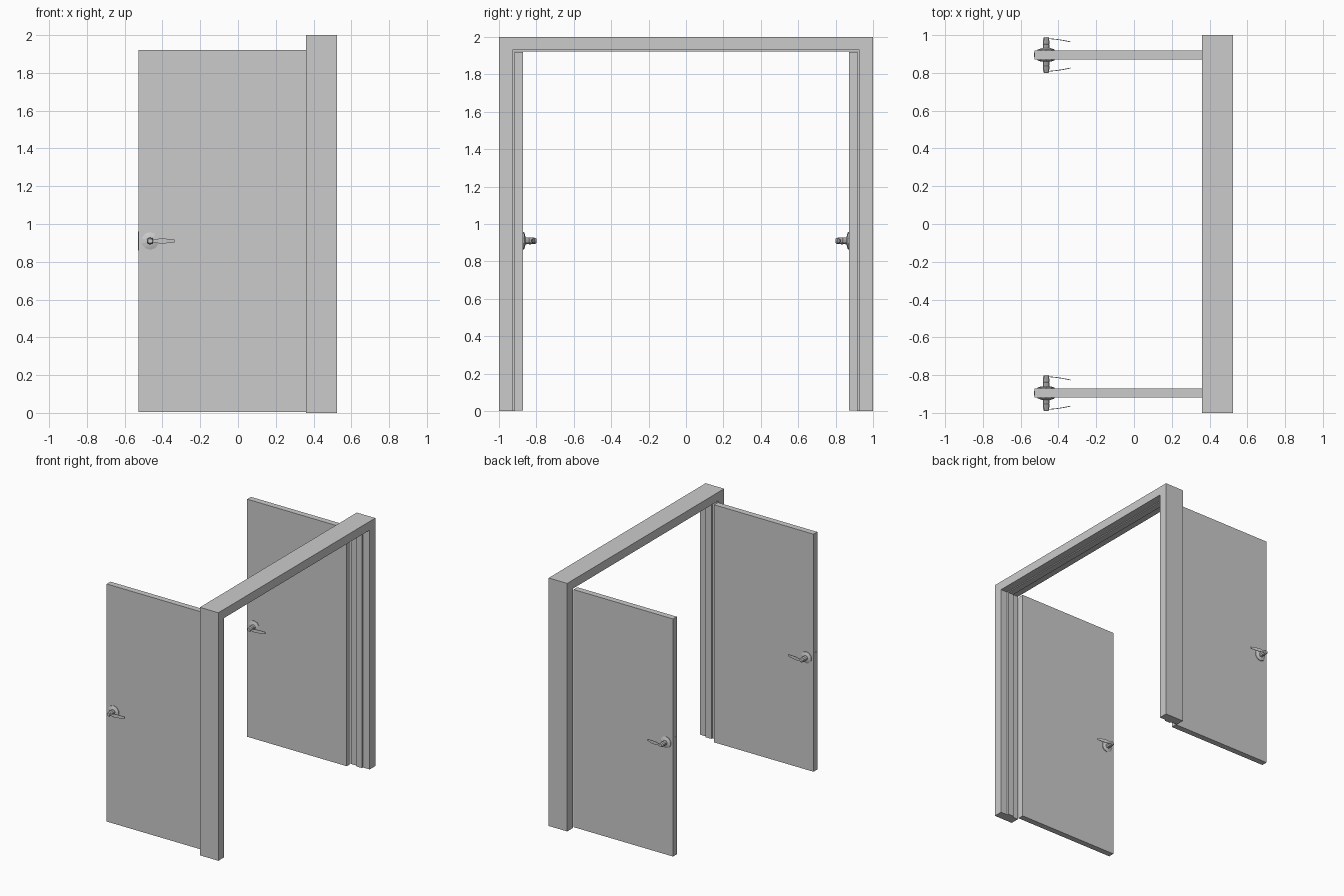
import bpy, bmesh, math
from mathutils import Matrix

if "Cube" in bpy.data.objects:
    bpy.data.objects.remove(bpy.data.objects["Cube"])

grey = bpy.data.materials.new("plain grey")
grey.diffuse_color = (0.6, 0.6, 0.6, 1)
grey.use_nodes = True
grey.node_tree.nodes["Principled BSDF"].inputs["Base Color"].default_value = grey.diffuse_color


def make(name, bm):
    bmesh.ops.recalc_face_normals(bm, faces=bm.faces)
    me = bpy.data.meshes.new(name)
    bm.to_mesh(me)
    bm.free()
    me.materials.append(grey)
    ob = bpy.data.objects.new(name, me)
    bpy.context.collection.objects.link(ob)
    return ob


def box(name, x0, x1, y0, y1, z0, z1):
    bm = bmesh.new()
    bmesh.ops.create_cube(bm, size=1)
    for v in bm.verts:
        v.co = ((x0 + x1) / 2 + v.co.x * (x1 - x0),
                (y0 + y1) / 2 + v.co.y * (y1 - y0),
                (z0 + z1) / 2 + v.co.z * (z1 - z0))
    return make(name, bm)


def arch(name, x0, x1, outer, inner, top, under):
    """Upside-down U profile in y/z, extruded along x."""
    pts = [(-outer, 0), (-outer, top), (outer, top), (outer, 0),
           (inner, 0), (inner, under), (-inner, under), (-inner, 0)]
    bm = bmesh.new()
    face = bm.faces.new([bm.verts.new((x0, y, z)) for y, z in pts])
    new = bmesh.ops.extrude_face_region(bm, geom=[face])["geom"]
    bmesh.ops.translate(bm, vec=(x1 - x0, 0, 0),
                        verts=[g for g in new if isinstance(g, bmesh.types.BMVert)])
    return make(name, bm)


def lathe(name, profile, sides, x, y, z, out):
    """Stack of rings (radius, distance) pointing along y."""
    bm = bmesh.new()
    rings = []
    for r, d in profile:
        rings.append([bm.verts.new((x + r * math.cos((i + .5) * math.tau / sides),
                                    y + out * d,
                                    z + r * math.sin((i + .5) * math.tau / sides)))
                      for i in range(sides)])
    for a, b in zip(rings, rings[1:]):
        for i in range(sides):
            j = (i + 1) % sides
            bm.faces.new((a[i], a[j], b[j], b[i]))
    bm.faces.new(rings[0])
    bm.faces.new(rings[-1])
    return make(name, bm)


def lever(name, x, y, z, out):
    """Thin tapered blade that bends back towards the door."""
    sections = [(0.0, .088, .010), (.02, .086, .007), (.05, .083, .013),
                (.085, .078, .012), (.115, .072, .009), (.13, .069, .007)]
    bm = bmesh.new()
    rings = []
    for dx, d, h in sections:
        rings.append([bm.verts.new((x + dx, y + out * (d + t), z + s))
                      for t, s in ((-.002, -h), (.002, -h), (.002, h), (-.002, h))])
    for a, b in zip(rings, rings[1:]):
        for i in range(4):
            j = (i + 1) % 4
            bm.faces.new((a[i], a[j], b[j], b[i]))
    bm.faces.new(rings[0])
    bm.faces.new(rings[-1])
    return make(name, bm)


# Door frame with a raised stop running round the inside
arch("door_frame", .36, .525, 1.0, .928, 2.0, 1.93)
arch("door_stop", .415, .465, .93, .915, 1.932, 1.922)

# Two open doors, each with a handle on both faces
HX, HZ = -.465, .91
for side, word in ((-1, "front"), (1, "back")):
    yc = side * .895
    box(word + "_door", -.528, .36, yc - .024, yc + .024, .004, 1.92)
    box(word + "_latch_plate", -.53, -.526, yc - .012, yc + .012, .86, .96)
    for out, face in ((-1, "outer"), (1, "inner")):
        tag = f"{word}_{face}_"
        lathe(tag + "rosette", [(.047, .022), (.047, .029), (.035, .033), (.024, .036)],
              10, HX, yc, HZ, out)
        lathe(tag + "spindle", [(.019, .034), (.017, .055), (.019, .058),
                                (.016, .09), (.012, .095)], 10, HX, yc, HZ, out)
        lever(tag + "lever", HX, yc, HZ, out)
